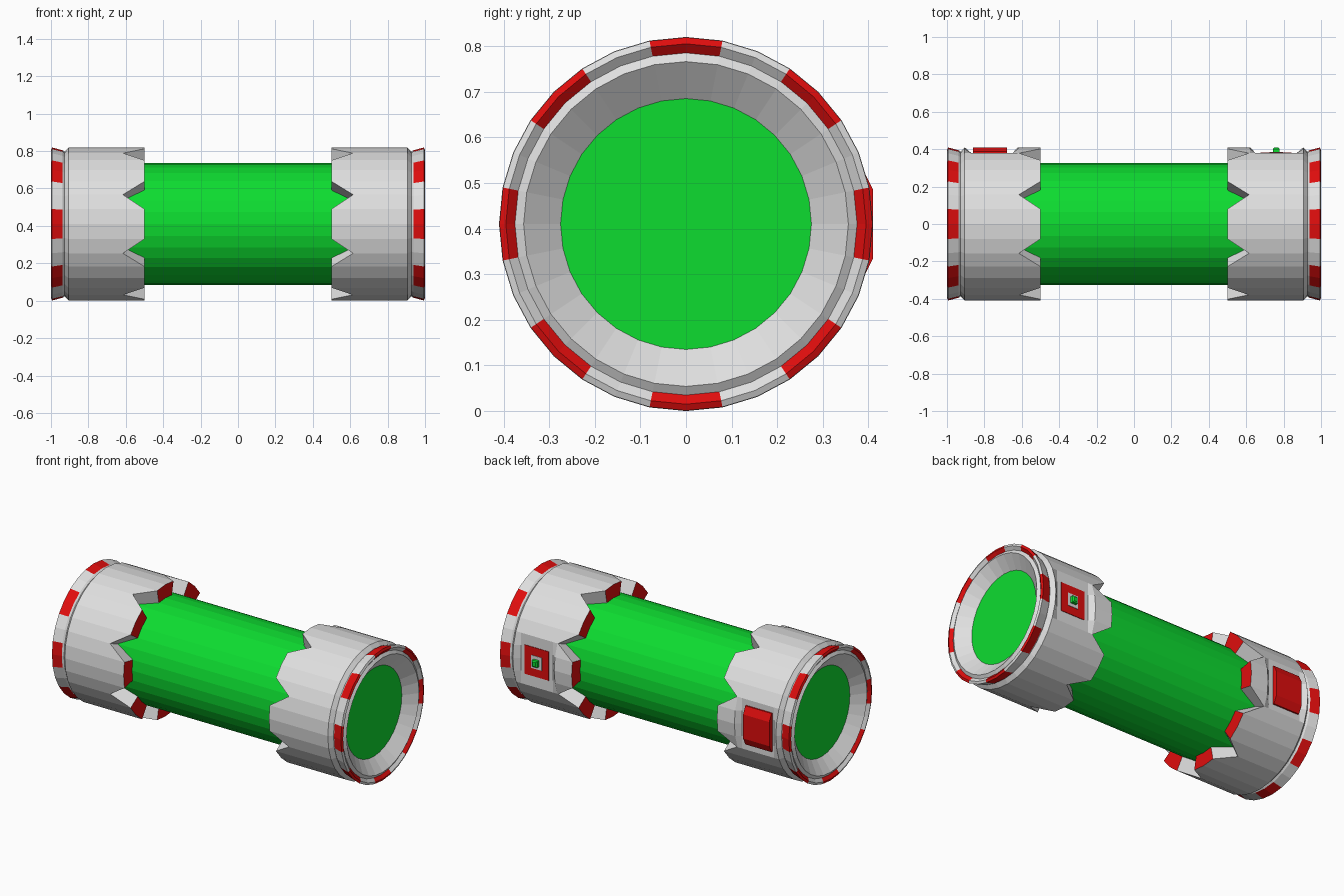
import bpy, bmesh, math

if "Cube" in bpy.data.objects:
    bpy.data.objects.remove(bpy.data.objects["Cube"])

N = 32          # sides around the x axis
CZ = 0.41       # height of the axis


def material(name, rgb):
    m = bpy.data.materials.new(name)
    m.diffuse_color = (*rgb, 1)
    m.use_nodes = True
    m.node_tree.nodes["Principled BSDF"].inputs["Base Color"].default_value = m.diffuse_color
    return m


GREY = material("light_grey", (0.74, 0.74, 0.74))
RED = material("red", (0.74, 0.004, 0.004))
GREEN = material("green", (0.004, 0.72, 0.03))


def finish(name, bm, mats):
    me = bpy.data.meshes.new(name)
    bm.to_mesh(me)
    bm.free()
    for m in mats:
        me.materials.append(m)
    ob = bpy.data.objects.new(name, me)
    bpy.context.collection.objects.link(ob)
    return ob


def lathe(name, s, rings, mats, color_rule, cap=None):
    """rings: functions k -> (x, y, z); s mirrors the part in x."""
    bm = bmesh.new()
    grid = []
    for ring in rings:
        row = []
        for k in range(N):
            x, y, z = ring(k)
            row.append(bm.verts.new((s * x, y, z + CZ)))
        grid.append(row)

    def face(vs, mi):
        f = bm.faces.new(vs if s > 0 else vs[::-1])
        f.material_index = mi
    for i in range(len(rings) - 1):
        for k in range(N):
            j = (k + 1) % N
            face([grid[i][k], grid[i][j], grid[i + 1][j], grid[i + 1][k]], color_rule(i, k))
    if cap is not None:
        face(grid[-1], cap)
    return finish(name, bm, mats)


def circle(x, r, flat_back=False):
    """Ring at x (number or function of k), with an optional flattened back."""
    def ring(k):
        a = 2 * math.pi * k / N
        y, z = r * math.cos(a), r * math.sin(a)
        if flat_back:
            y = min(y, r * math.cos(math.pi / 8))
        return (x(k) if callable(x) else x), y, z
    return ring


# toothed inner edge: flat tooth, V notch every 45 degrees
def tooth(k):
    return 0.615 if k % 4 == 2 else 0.5


cap_rings = [
    circle(tooth, 0.32), circle(tooth, 0.41), circle(0.62, 0.41),
    circle(0.65, 0.41, True), circle(0.87, 0.41, True),
    circle(0.905, 0.41), circle(0.927, 0.386), circle(0.937, 0.394),
    circle(0.994, 0.409), circle(1.0, 0.395), circle(0.985, 0.375),
    circle(0.997, 0.356), circle(0.935, 0.275)]


# red tooth ends and red blocks on the rim
def cap_color(i, k):
    return 1 if i in (0, 7, 8, 9) and k % 4 in (0, 3) else 0


for s, side in ((1, "right"), (-1, "left")):
    lathe(side + "_end_cap", s, cap_rings, [GREY, RED, GREEN], cap_color, cap=2)

# green tube between the caps
lathe("green_tube", 1, [circle(-0.66, 0.327), circle(0.66, 0.327)], [GREEN], lambda i, k: 0)


def block(name, cx, y0, y1, half0, half1, mat):
    """Box or frustum standing on the back panel; halves are (x, z)."""
    bm = bmesh.new()
    rows = []
    for y, (hx, hz) in ((y0, half0), (y1, half1)):
        rows.append([bm.verts.new((cx + a * hx, y, CZ + b * hz))
                     for a, b in ((-1, -1), (1, -1), (1, 1), (-1, 1))])
    for r in rows:
        bm.faces.new(r)
    for k in range(4):
        j = (k + 1) % 4
        bm.faces.new([rows[0][k], rows[0][j], rows[1][j], rows[1][k]])
    bmesh.ops.recalc_face_normals(bm, faces=bm.faces)
    return finish(name, bm, [mat])


# red bevelled latch on the left panel
block("red_latch_base", -0.77, 0.37, 0.388, (0.09, 0.12), (0.09, 0.12), RED)
block("red_latch_top", -0.77, 0.388, 0.41, (0.09, 0.12), (0.09, 0.075), RED)

# square button plate on the right panel
block("button_frame", 0.76, 0.376, 0.382, (0.083, 0.09), (0.083, 0.09), RED)
block("button_inset", 0.76, 0.378, 0.385, (0.036, 0.04), (0.036, 0.04), GREY)
block("button_base", 0.76, 0.38, 0.402, (0.018, 0.02), (0.018, 0.02), GREEN)
block("button_top", 0.76, 0.402, 0.409, (0.018, 0.02), (0.011, 0.013), GREEN)
